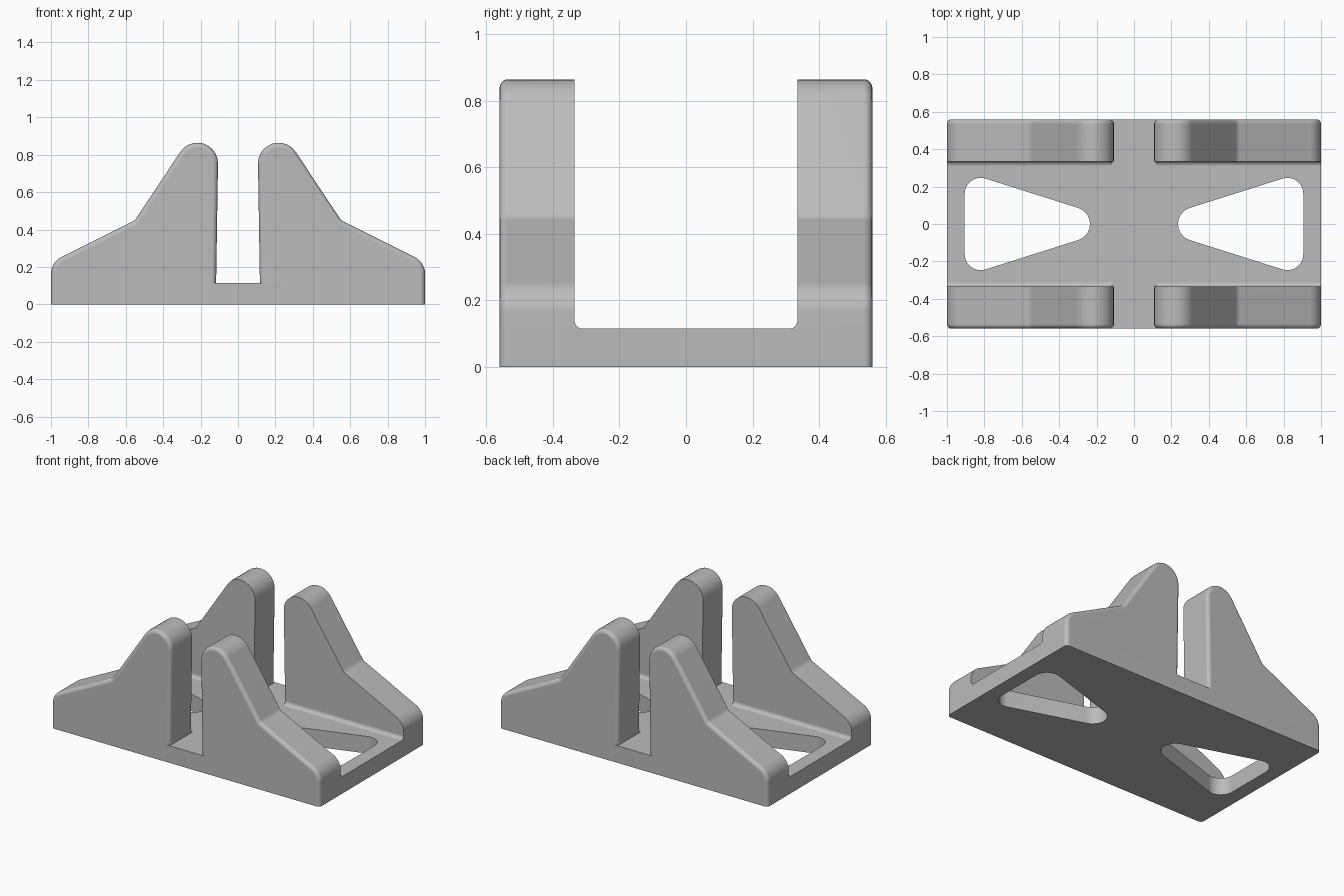
import bpy, bmesh, math
from mathutils import Vector

cube = bpy.data.objects.get("Cube")
if cube:
    bpy.data.objects.remove(cube, do_unlink=True)

FLOOR, INNER, OUTER, EDGE = 0.115, 0.335, 0.56, 0.025

grey = bpy.data.materials.new("plain_grey")
grey.use_nodes = True
colour = (0.5, 0.5, 0.5, 1)
grey.diffuse_color = colour
grey.node_tree.nodes["Principled BSDF"].inputs["Base Color"].default_value = colour


def rounded(corners, steps=10):
    """Outline from (x, y, radius) corners, each replaced by a tangent arc."""
    out = []
    for i, (x, y, r) in enumerate(corners):
        p = Vector((x, y))
        if r == 0:
            out.append(p)
            continue
        a = (Vector(corners[i - 1][:2]) - p).normalized()
        b = (Vector(corners[(i + 1) % len(corners)][:2]) - p).normalized()
        half = a.angle(b) / 2
        centre = p + (a + b).normalized() * (r / math.sin(half))
        start = p + a * (r / math.tan(half)) - centre
        end = p + b * (r / math.tan(half)) - centre
        sweep = math.pi - 2 * half
        for k in range(steps + 1):
            t = k / steps
            arc = start * math.sin((1 - t) * sweep) + end * math.sin(t * sweep)
            out.append(centre + arc / math.sin(sweep))
    return out


def prism(name, outlines, depth, place, bevel_edges=None, mirror=True):
    """Extrude outlines (the first is the rim, the rest are holes)."""
    bm = bmesh.new()
    loops = []
    for pts in outlines:
        vs = [bm.verts.new((p.x, p.y, 0)) for p in pts]
        loops += [bm.edges.new((vs[i - 1], vs[i])) for i in range(len(vs))]
    if len(outlines) == 1:
        bm.faces.new(vs)
    else:
        bmesh.ops.triangle_fill(bm, edges=loops, use_beauty=True)
    ext = bmesh.ops.extrude_face_region(bm, geom=bm.faces[:])["geom"]
    bmesh.ops.translate(bm, verts=[g for g in ext if isinstance(g, bmesh.types.BMVert)],
                        vec=(0, 0, depth))
    if bevel_edges:
        bmesh.ops.bevel(bm, geom=[e for e in bm.edges if bevel_edges(e)], offset=EDGE,
                        segments=5, profile=0.5, affect='EDGES', clamp_overlap=False)
    for v in bm.verts:
        v.co = place(*v.co)
    bmesh.ops.recalc_face_normals(bm, faces=bm.faces[:])
    mesh = bpy.data.meshes.new(name)
    bm.to_mesh(mesh)
    bm.free()
    mesh.materials.append(grey)
    ob = bpy.data.objects.new(name, mesh)
    bpy.context.collection.objects.link(ob)
    bpy.ops.object.select_all(action='DESELECT')
    bpy.context.view_layer.objects.active = ob
    ob.select_set(True)
    bpy.ops.object.shade_smooth_by_angle(angle=math.radians(30))
    if mirror:
        m = ob.modifiers.new("Mirror", 'MIRROR')
        m.use_axis = (True, True, False)
        m.use_mirror_merge = False
    w = ob.modifiers.new("WeightedNormal", 'WEIGHTED_NORMAL')
    w.keep_sharp = True
    return ob


# Base plate with two rounded triangular windows
rim = rounded([(-1, -OUTER, EDGE), (1, -OUTER, EDGE), (1, OUTER, EDGE), (-1, OUTER, EDGE)])
windows = [rounded([(s * 0.027, 0, 0.09), (s * 0.905, 0.278, 0.085), (s * 0.905, -0.278, 0.085)])
           for s in (-1, 1)]
prism("base_plate", [rim] + windows, FLOOR, lambda u, v, w: (u, v, w), mirror=False)

# Four upright cheeks, rounded along their outer edge only
cheek = rounded([(0.117, FLOOR, 0), (1, FLOOR, 0), (1, 0.225, 0.1),
                 (0.552, 0.449, 0.05), (0.101, 1.127, 0.11)])
prism("cheeks", [cheek], OUTER - INNER, lambda u, v, w: (u, w - OUTER, v),
      lambda e: all(v.co.z < 1e-5 for v in e.verts) and any(v.co.y > FLOOR + 1e-4 for v in e.verts))

# Small coves where the cheeks meet the floor
cove = [Vector((-INNER, FLOOR))]
for k in range(9):
    a = k / 8 * math.pi / 2
    cove.append(Vector((-INNER + EDGE * (1 - math.sin(a)), FLOOR + EDGE * (1 - math.cos(a)))))
prism("floor_coves", [cove], 1 - 0.117, lambda u, v, w: (0.117 + w, u, v))
